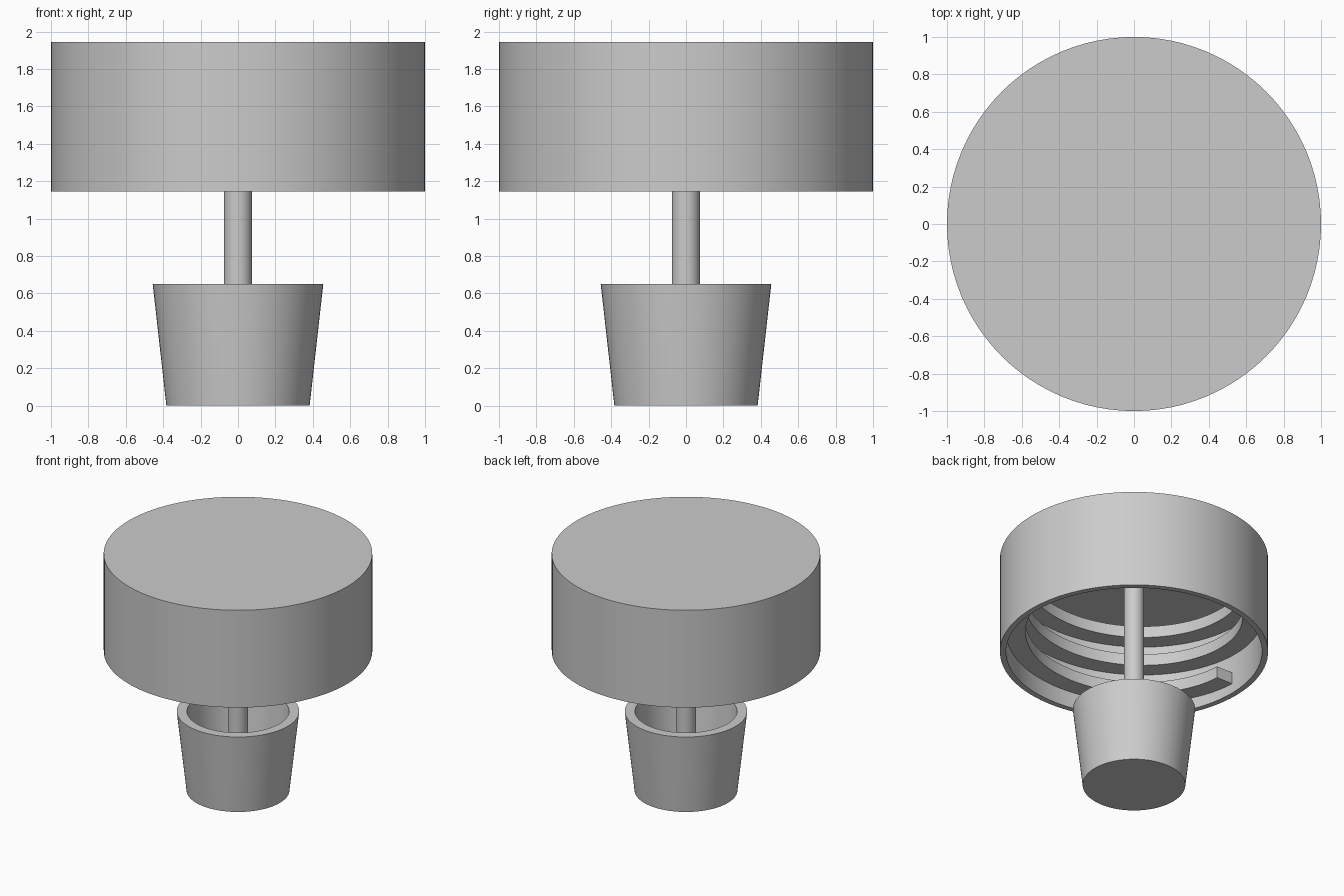
import bpy, bmesh, math

cube = bpy.data.objects.get("Cube")
if cube:
    bpy.data.objects.remove(cube, do_unlink=True)

SEGMENTS = 96

grey = bpy.data.materials.new("light grey")
grey.use_nodes = True
colour = (0.6, 0.6, 0.6, 1)
grey.diffuse_color = colour
grey.node_tree.nodes["Principled BSDF"].inputs["Base Color"].default_value = colour


def finish(bm, name):
    """Store the mesh as a shaded object."""
    bmesh.ops.recalc_face_normals(bm, faces=bm.faces)
    mesh = bpy.data.meshes.new(name)
    bm.to_mesh(mesh)
    bm.free()
    mesh.materials.append(grey)
    obj = bpy.data.objects.new(name, mesh)
    bpy.context.collection.objects.link(obj)
    bpy.ops.object.select_all(action="DESELECT")
    obj.select_set(True)
    bpy.context.view_layer.objects.active = obj
    bpy.ops.object.shade_smooth_by_angle(angle=math.radians(30))


def lathe(name, profile):
    """Turn a (radius, height) profile around the z axis."""
    bm = bmesh.new()
    verts = [bm.verts.new((r, 0, z)) for r, z in profile]
    edges = [bm.edges.new(pair) for pair in zip(verts, verts[1:])]
    bmesh.ops.spin(bm, geom=verts + edges, cent=(0, 0, 0), axis=(0, 0, 1),
                   angle=math.tau, steps=SEGMENTS, use_merge=False)
    bmesh.ops.remove_doubles(bm, verts=bm.verts, dist=0.0005)
    bmesh.ops.dissolve_degenerate(bm, edges=bm.edges, dist=0.0005)
    finish(bm, name)


def helix(name, section, start, turns, pitch):
    """Sweep a closed (radius, height) section up a right-handed spiral."""
    bm = bmesh.new()
    loops = []
    for i in range(round(turns * SEGMENTS) + 1):
        angle = start + math.tau * i / SEGMENTS
        rise = pitch * i / SEGMENTS
        loops.append([bm.verts.new((r * math.cos(angle), r * math.sin(angle), z + rise))
                      for r, z in section])
    for a, b in zip(loops, loops[1:]):
        for j in range(len(section)):
            bm.faces.new((a[j - 1], a[j], b[j], b[j - 1]))
    bm.faces.new(loops[0])
    bm.faces.new(loops[-1])
    finish(bm, name)


# Tapered hollow base
lathe("base_cup", [(0, 0), (0.383, 0), (0.456, 0.65), (0.38, 0.65),
                   (0.315, 0.08), (0, 0.08)])

# Central stem from the cup floor to the shade ceiling
lathe("stem", [(0, 0.06), (0.075, 0.06), (0.075, 1.91), (0, 1.91)])

# Drum cap, open at the bottom
WALL, CEILING = 0.955, 1.895
lathe("cap", [(0, 1.945), (1, 1.945), (1, 1.145), (WALL, 1.145),
              (WALL, CEILING), (0, CEILING)])

# Square thread climbing the inside of the cap
CREST, ROOT = 0.81, WALL + 0.01
LOW, HIGH = 1.225, 1.32
helix("inner_thread", [(CREST, LOW), (ROOT, LOW), (ROOT, HIGH), (CREST, HIGH)],
      start=math.pi, turns=2.4, pitch=0.24)
